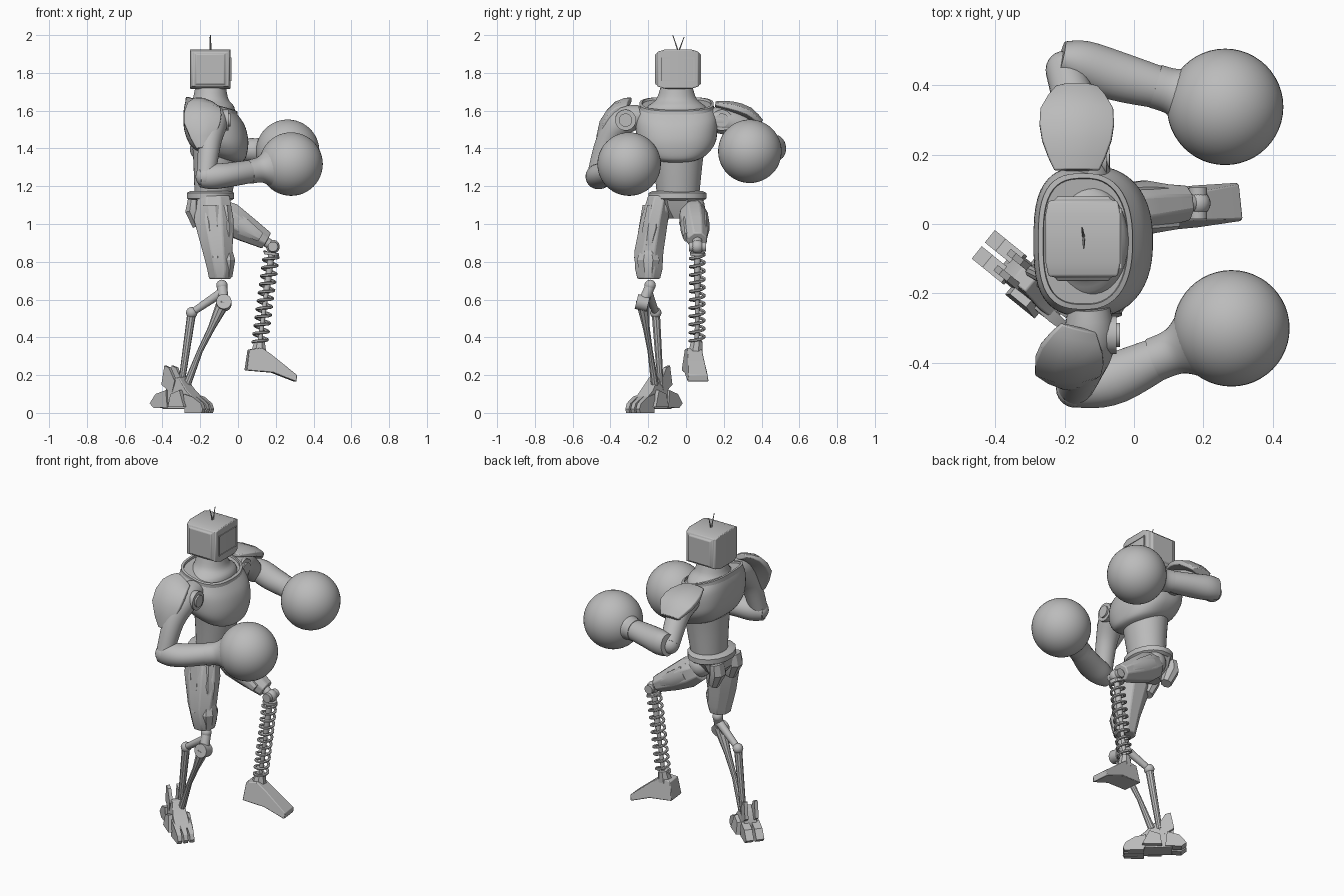
import bpy, bmesh, math
from mathutils import Vector, Matrix

if "Cube" in bpy.data.objects:
    bpy.data.objects.remove(bpy.data.objects["Cube"], do_unlink=True)

grey = bpy.data.materials.new("plain_grey")
grey.use_nodes = True
GREY = (0.5, 0.5, 0.5, 1)
grey.diffuse_color = GREY
for node in grey.node_tree.nodes:
    if node.type == 'BSDF_PRINCIPLED':
        node.inputs["Base Color"].default_value = GREY

parts = []
UP = (0, 0, 1)
FWD = (1, 0, 0)


def finish(name, bm, bevel=0):
    bmesh.ops.recalc_face_normals(bm, faces=bm.faces[:])
    mesh = bpy.data.meshes.new(name)
    bm.to_mesh(mesh)
    bm.free()
    mesh.materials.append(grey)
    ob = bpy.data.objects.new(name, mesh)
    bpy.context.collection.objects.link(ob)
    if bevel:
        mod = ob.modifiers.new("bevel", 'BEVEL')
        mod.width, mod.segments, mod.limit_method = bevel, 2, 'ANGLE'
    parts.append(ob)
    return ob


def refine(rows, steps):
    """Catmull-Rom interpolation of loft stations."""
    out = []
    for i in range(len(rows) - 1):
        a, b = rows[max(i - 1, 0)], rows[i]
        c, d = rows[i + 1], rows[min(i + 2, len(rows) - 1)]
        for k in range(steps):
            t = k / steps
            out.append([q + t * (r - p) / 2 + t * t * (p - 2.5 * q + 2 * r - s / 2)
                        + t ** 3 * (1.5 * (q - r) + (s - p) / 2)
                        for p, q, r, s in zip(a, b, c, d)])
    return out + [rows[-1]]


def loft(name, rows, sides=8, up=FWD, axis=None, steps=1, bevel=0, square=(2, 2)):
    """Skin rings (x, y, z, half width, half depth); square = corner power front, rear."""
    rows = refine(rows, steps) if steps > 1 else rows
    pts = [Vector(r[:3]) for r in rows]
    bm = bmesh.new()
    rings = []
    fit = 1 / math.cos(math.pi / sides)
    for i, (p, row) in enumerate(zip(pts, rows)):
        t = Vector(axis) if axis else pts[min(i + 1, len(pts) - 1)] - pts[max(i - 1, 0)]
        t.normalize()
        u = Vector(up).cross(t).normalized()
        v = t.cross(u)
        ring = []
        for k in range(sides):
            ang = math.tau * (k + 0.5) / sides
            c, s = math.cos(ang), math.sin(ang)
            power = 2 / square[s < 0]
            c, s = (math.copysign(abs(w) ** power, w) for w in (c, s))
            ring.append(bm.verts.new(p + (u * row[3] * c + v * row[-1] * s) * fit))
        rings.append(ring)
    for a, b in zip(rings, rings[1:]):
        for k in range(sides):
            j = (k + 1) % sides
            bm.faces.new((a[k], a[j], b[j], b[k]))
    bm.faces.new(rings[0])
    bm.faces.new(rings[-1])
    return finish(name, bm, bevel)


def rod(name, p, q, r, r2=None, sides=16, up=FWD):
    return loft(name, [(*p, r), (*q, r if r2 is None else r2)], sides, up)


def ball(name, p, r, seg=24):
    bm = bmesh.new()
    bmesh.ops.create_uvsphere(bm, u_segments=seg, v_segments=seg // 2, radius=r,
                              matrix=Matrix.Translation(p))
    return finish(name, bm)


def prism(name, profile, place, offset=0, bevel=0):
    """Side profile (along, height, half width) made solid about a centre plane."""
    bm = bmesh.new()
    sides = [[bm.verts.new(place @ Vector((s, offset + e * w, z))) for s, z, w in profile]
             for e in (-1, 1)]
    bm.faces.new(sides[0])
    bm.faces.new(sides[1])
    for k in range(len(profile)):
        j = (k + 1) % len(profile)
        bm.faces.new((sides[0][k], sides[0][j], sides[1][j], sides[1][k]))
    return finish(name, bm, bevel)


# Head: box with sloped shoulders towards raised side panels
HEAD = Vector((-.147, -.042, 1.82))
half = [(.122, .075, .078), (.112, .08, .084), (.108, .1, .092), (.07, .108, .104)]
loft("head", [(HEAD.x, HEAD.y + e * y, HEAD.z, a, b)
              for e, rows in ((-1, half), (1, half[::-1])) for y, b, a in rows],
     4, axis=(0, 1, 0), bevel=.005)
# Screen frame on the face
for e in (-1, 1):
    for label, mid, width, height in (("upright", (0, e * .085, 0), .005, .125),
                                      ("rail", (0, 0, e * .06), .17, .005)):
        x, y, z = HEAD + Vector(mid)
        loft(f"screen_{label}", [(x + .1, y, z, width / 2, height / 2),
                                 (x + .112, y, z, width / 2, height / 2)], 4, up=UP)
for side, tip in (("right", (-.145, -.07, 2)), ("left", (-.15, -.01, 1.99))):
    rod(side + "_antenna", (-.145, -.04, 1.91), tip, .004, .002, 6)

# Torso
LEAN = (.28, 0, 1)
loft("neck", [(-.14, -.05, 1.57, .175, .125), (-.14, -.05, 1.62, .155, .12),
              (-.145, -.05, 1.66, .108, .095), (-.145, -.05, 1.72, .086, .082)],
     40, axis=UP, steps=4)
loft("chest", [(-.11, -.05, 1.355, .12, .11), (-.11, -.05, 1.38, .165, .15),
               (-.115, -.05, 1.435, .205, .172), (-.118, -.05, 1.5, .216, .178),
               (-.126, -.05, 1.57, .214, .166), (-.142, -.05, 1.627, .192, .137)],
     48, axis=LEAN, steps=4, square=(2.3, 3))
loft("collar", [(-.14, -.05, 1.6, .195, .145), (-.14, -.05, 1.635, .196, .141),
                (-.14, -.05, 1.638, .182, .127), (-.14, -.05, 1.6, .175, .12)],
     48, axis=LEAN, square=(2.4, 3))
loft("abdomen", [(-.115, -.042, 1.4, .14, .125), (-.12, -.042, 1.3, .127, .115),
                 (-.13, -.042, 1.16, .113, .1)], 40, axis=UP, steps=3)
loft("belt", [(-.145, -.045, z, .153 - inset, .125 - inset) for z, inset in
              ((1.175, .02), (1.165, 0), (1.135, 0), (1.125, .015))], 16, axis=UP)
loft("pelvis", [(-.145, -.045, 1.14, .14, .11), (-.155, -.045, 1.08, .11, .1),
                (-.15, -.045, 1.03, .05, .07)], 8, axis=UP)
for side, y in (("right", -.135), ("left", .03)):
    loft(side + "_rear_hip_plate", [(-.235, y, 1.13, .05, .03), (-.24, y, 1.07, .055, .04),
                                    (-.21, y, .99, .03, .03)], 8)
    ball(side + "_hip_joint", (-.12, y, 1.09), .07)


# Arms
def build_arm(side, arm, pad, outward, joint, fore, glove):
    loft(side + "_upper_arm", arm, 24, steps=5)
    loft(side + "_shoulder_pad", pad, 8, up=outward, steps=2, bevel=.004)
    ball(side + "_elbow", arm[-1][:3], .055)
    loft(side + "_forearm", fore, 28, up=UP, steps=4)
    # Ringed disc on the front of the shoulder
    hub = Vector(joint)
    for label, reach, r in (("disc", .05, .055), ("cap", .06, .035)):
        rod(f"{side}_shoulder_{label}", hub, hub + Vector((reach, 0, 0)), r, sides=24, up=UP)
    # Round glove with a flared cuff
    wrist, centre = Vector(fore[-1][:3]), Vector(glove)
    loft(side + "_glove_cuff", [(*wrist.lerp(centre, f), r) for f, r in
                                ((-.1, .064), (.15, .066), (.32, .084), (.48, .115))],
         32, up=UP, steps=4)
    ball(side + "_glove", centre, .168, 48)


build_arm("right",
          arm=[(-.13, -.24, 1.57, .06), (-.13, -.34, 1.54, .075),
               (-.15, -.42, 1.43, .06), (-.17, -.475, 1.25, .05)],
          pad=[(-.16, -.3, 1.645, .055, .015), (-.18, -.36, 1.62, .09, .028),
               (-.19, -.425, 1.53, .095, .035), (-.185, -.46, 1.4, .035, .02)],
          outward=(0, -1, .6), joint=(-.1, -.32, 1.55),
          fore=[(-.205, -.48, 1.245, .045, .05), (-.14, -.465, 1.25, .068, .066),
                (-.05, -.443, 1.26, .074, .064), (.08, -.383, 1.28, .06, .06)],
          glove=(.281, -.301, 1.317))
build_arm("left",
          arm=[(-.13, .1, 1.55, .06), (-.14, .2, 1.545, .07),
               (-.16, .31, 1.505, .065), (-.2, .445, 1.395, .055)],
          pad=[(-.165, .155, 1.635, .065, .015), (-.165, .24, 1.62, .1, .03),
               (-.165, .33, 1.59, .105, .03), (-.165, .395, 1.535, .06, .02)],
          outward=(0, .5, 1), joint=(-.13, .19, 1.55),
          fore=[(-.21, .478, 1.405, .05, .065), (-.15, .462, 1.4, .068, .072),
                (-.05, .427, 1.395, .071, .066), (.08, .392, 1.39, .06, .06)],
          glove=(.263, .338, 1.385))

# Standing leg
loft("right_thigh", [(-.13, -.14, 1.15, .06, .085), (-.128, -.168, 1.02, .073, .105),
                     (-.108, -.197, .85, .077, .078), (-.095, -.197, .76, .072, .068),
                     (-.095, -.197, .71, .06, .058)], 8, axis=UP, bevel=.006)
loft("right_thigh_front_plate", [(-.07, -.165, 1.1, .04, .03), (-.065, -.18, .98, .05, .045),
                                 (-.06, -.2, .87, .03, .03)], 8, axis=UP)
loft("right_thigh_side_plate", [(-.14, -.2, 1.1, .03, .045), (-.13, -.22, .98, .03, .05),
                                (-.12, -.24, .82, .035, .03)], 8, axis=UP)
loft("right_knee_guard", [(-.06, -.2, .86, .04, .03), (-.055, -.2, .81, .06, .04),
                          (-.06, -.2, .72, .04, .03)], 8, axis=UP)
ball("right_knee", (-.085, -.19, .675), .03)
rod("right_knee_link", (-.085, -.19, .67), (-.075, -.225, .59), .027)
rod("right_shin_pivot", (-.075, -.262, .59), (-.075, -.2, .575), .04, sides=20)
rear_joint = (-.245, -.16, .53)
rod("right_rear_link", (-.09, -.2, .635), rear_joint, .024, .018)
ball("right_rear_joint", rear_joint, .03)
rod("right_rear_strut", rear_joint, (-.3, -.135, .15), .022, .016, 10)
loft("right_front_strut", [(-.075, -.23, .59, .035), (-.14, -.21, .45, .018),
                           (-.2, -.19, .33, .014), (-.27, -.165, .15, .02)], 10)

# Clawed foot of the standing leg
foot = Matrix.Translation((-.295, -.172, 0)) @ Matrix.Rotation(math.radians(-39), 4, 'Z')
prism("right_foot", [(-.1, .02, .045), (-.09, .11, .04), (-.05, .18, .03), (0, .19, .03),
                     (.06, .12, .04), (.12, .07, .04), (.12, .02, .05)], foot, bevel=.004)
for label, off in (("inner", .036), ("middle", 0), ("outer", -.036)):
    prism(label + "_toe", [(.06, 0, .018), (.05, .1, .015), (.11, .085, .017),
                           (.165, .05, .013), (.178, .02, .012), (.17, 0, .013)], foot, off)
for label, off in (("inner", .03), ("outer", -.03)):
    prism(label + "_heel_spur", [(s, z, .023) for s, z in
                                 ((-.06, .03), (-.07, .12), (-.14, .1), (-.18, .05), (-.15, .025))],
          foot, off)
    prism(label + "_ankle_fin", [(s, z, .01) for s, z in
                                 ((-.04, .1), (-.11, .15), (-.09, .25), (-.06, .24), (-.02, .17))],
          foot, off)
    prism(label + "_foot_flap", [(-.04, .03, .022), (-.03, .1, .012), (.03, .12, .012),
                                 (.07, .03, .022)], foot, off * 1.7)

# Raised leg
loft("left_thigh", [(-.12, .035, 1.07, .06, .07), (-.05, .04, 1.03, .075, .085),
                    (.04, .05, .975, .068, .07), (.15, .06, .912, .05, .047)],
     8, up=UP, bevel=.006)
for label, y in (("inner", 0), ("outer", .095)):
    loft(f"left_thigh_{label}_plate", [(-.06, y, 1.04, .02, .05), (.03, y, .985, .03, .045),
                                       (.12, y, .93, .015, .025)], 8, up=UP)
loft("left_thigh_top_plate", [(-.06, .045, 1.09, .04, .03), (.03, .05, 1.025, .045, .025),
                              (.12, .058, .95, .03, .015)], 8, up=UP)
rod("left_knee_neck", (.13, .06, .92), (.185, .06, .88), .026, up=UP)
ball("left_knee", (.185, .06, .88), .036)
rod("left_knee_pin", (.185, .015, .88), (.185, .105, .88), .026)

# Spring shin around a piston
top, bottom = Vector((.178, .06, .85)), Vector((.115, .058, .37))
down = (bottom - top).normalized()
side_u = Vector((0, 1, 0)).cross(down).normalized()
side_v = down.cross(side_u)
TURNS, FINE = 11, 18
coil = []
for k in range(TURNS * FINE + 1):
    ang = math.tau * k / FINE
    p = top.lerp(bottom, k / (TURNS * FINE)) + .038 * (side_u * math.cos(ang) + side_v * math.sin(ang))
    coil.append((*p, .007))
loft("left_shin_spring", coil, 6, up=down)
rod("left_shin_piston", top, bottom, .012)
rod("left_shin_sleeve", top, top.lerp(bottom, .45), .017)
rod("left_spring_seat", top, top + down * .015, .04, sides=20)

# Foot of the raised leg, turned slightly outward
foot = Matrix.Translation((0, .032, 0)) @ Matrix.Rotation(math.radians(6), 4, 'Z')
prism("left_foot", [(.04, .225, .06), (.055, .335, .045), (.125, .345, .038),
                    (.18, .305, .04), (.31, .2, .05), (.305, .165, .056),
                    (.18, .213, .06)], foot, bevel=.004)
loft("left_ankle", [(.11, .05, .32, .038, .04), (.115, .058, .385, .028, .026)], 8)

# Smooth rounded forms, keep hard edges
bpy.ops.object.select_all(action='DESELECT')
for ob in parts:
    ob.select_set(True)
bpy.context.view_layer.objects.active = parts[0]
bpy.ops.object.shade_smooth_by_angle(angle=math.radians(28))
